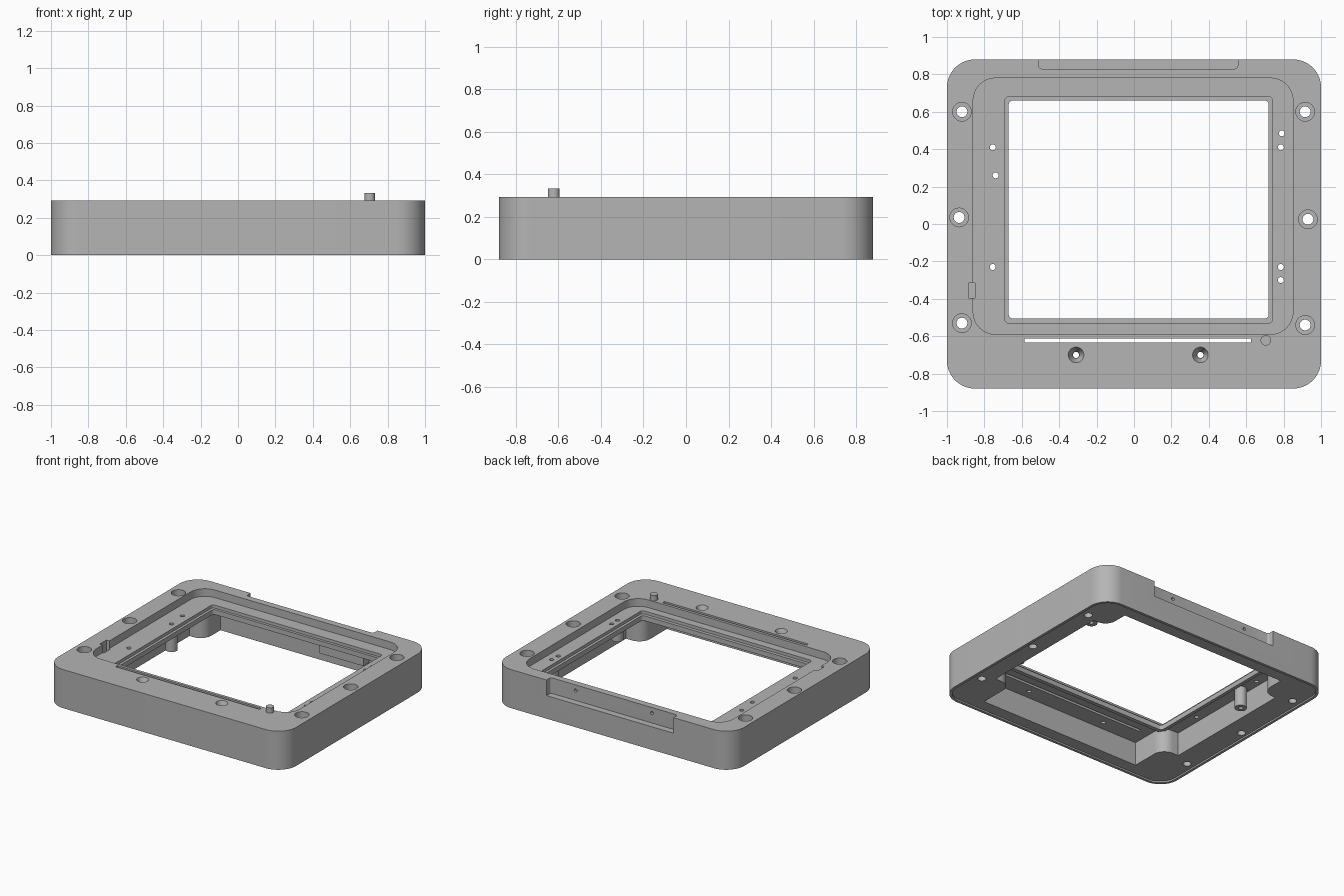
import bpy, bmesh
from math import sin, cos, pi

cube = bpy.data.objects.get("Cube")
if cube:
    bpy.data.objects.remove(cube, do_unlink=True)

grey = bpy.data.materials.new("matte grey")
grey.use_nodes = True
COLOUR = (0.46, 0.46, 0.46, 1)
grey.diffuse_color = COLOUR
grey.node_tree.nodes["Principled BSDF"].inputs["Base Color"].default_value = COLOUR


def loft(name, loops):
    """Closed solid through a list of matching point loops."""
    bm = bmesh.new()
    rings = [[bm.verts.new(p) for p in loop] for loop in loops]
    n = len(rings[0])
    for low, high in zip(rings, rings[1:]):
        for i in range(n):
            j = (i + 1) % n
            bm.faces.new((low[i], low[j], high[j], high[i]))
    bm.faces.new(rings[0][::-1])
    bm.faces.new(rings[-1])
    bmesh.ops.recalc_face_normals(bm, faces=bm.faces)
    mesh = bpy.data.meshes.new(name)
    bm.to_mesh(mesh)
    bm.free()
    mesh.materials.append(grey)
    obj = bpy.data.objects.new(name, mesh)
    bpy.context.collection.objects.link(obj)
    return obj


def slab(name, x0, x1, y0, y1, z0, z1, r=0.0, steps=10):
    """Upright block with rounded vertical corners."""
    if r == 0:
        outline = [(x0, y0), (x1, y0), (x1, y1), (x0, y1)]
    else:
        corners = [(x1 - r, y1 - r), (x0 + r, y1 - r), (x0 + r, y0 + r), (x1 - r, y0 + r)]
        outline = []
        for k, (cx, cy) in enumerate(corners):
            for s in range(steps + 1):
                a = (k + s / steps) * pi / 2
                outline.append((cx + r * cos(a), cy + r * sin(a)))
    return loft(name, [[(x, y, z) for x, y in outline] for z in (z0, z1)])


def post(name, x, y, z0, z1, r0, r1=None, sides=28):
    """Upright cylinder or cone."""
    r1 = r0 if r1 is None else r1
    angles = [2 * pi * i / sides for i in range(sides)]
    return loft(name, [[(x + r * cos(a), y + r * sin(a), z) for a in angles]
                       for z, r in ((z0, r0), (z1, r1))])


def combine(target, tool, operation="DIFFERENCE"):
    tool.hide_render = True
    mod = target.modifiers.new("combine", "BOOLEAN")
    mod.operation = operation
    mod.solver = "EXACT"
    mod.object = tool
    bpy.context.view_layer.objects.active = target
    bpy.ops.object.modifier_apply(modifier=mod.name)
    bpy.data.objects.remove(tool, do_unlink=True)


TOP, FLOOR, CEILING = 0.293, 0.235, 0.19

# Outer shell with a thin lip under the rim
housing = slab("housing", -1, 1, -0.88, 0.88, 0, TOP, 0.15, 14)
combine(housing, slab("lip_cut", -0.98, 0.98, -0.86, 0.86, -0.1, 0.012, 0.13, 14))

# Underside cavity, leaving rounded solid corners for the screws
cavity = slab("cavity_cut", -0.8, 0.84, -0.77, 0.76, -0.2, CEILING, 0.06)
for x0, x1, y0, y1 in ((-1.1, -0.66, -1, -0.48), (0.7, 1.1, -1, -0.48),
                       (-1.1, -0.68, 0.56, 1), (0.72, 1.1, 0.57, 1)):
    combine(cavity, slab("corner_boss", x0, x1, y0, y1, -0.3, 0.3, 0.09))
combine(housing, cavity)

# Top recess
combine(housing, slab("recess_cut", -0.86, 0.85, -0.59, 0.78, FLOOR, 0.5, 0.12, 12))

# Posts, collar and blocks under the plate
combine(housing, slab("window_collar", -0.695, 0.745, -0.535, 0.685, 0.175, 0.21, 0.03), "UNION")
combine(housing, slab("back_block", 0.2, 0.57, 0.69, 0.8, 0.1, 0.2), "UNION")
for x, y, low in ((-0.74, 0.26, 0.04), (0.785, 0.48, 0.05), (0.785, -0.3, 0.09)):
    combine(housing, post("standoff", x, y, low, 0.21, 0.042), "UNION")

# Stepped window
combine(housing, slab("step_cut", -0.69, 0.74, -0.53, 0.68, 0.212, 0.5, 0.02, 4))
combine(housing, slab("window_cut", -0.67, 0.72, -0.505, 0.66, -0.1, 0.5, 0.02, 4))

# Counterbored screw holes along both sides
for x, y in ((-0.92, 0.6), (-0.935, 0.035), (-0.92, -0.53),
             (0.915, 0.6), (0.93, 0.025), (0.915, -0.54)):
    combine(housing, post("screw_hole", x, y, -0.1, 0.5, 0.029))
    combine(housing, post("counterbore", x, y, 0.22, 0.5, 0.05))

# Countersunk holes in the front bar
for x in (-0.31, 0.355):
    combine(housing, post("small_hole", x, -0.7, -0.1, 0.5, 0.016))
    combine(housing, post("countersink", x, -0.7, 0.235, TOP + 0.01, 0.018, 0.046))

# Pin holes in the recessed plate
for x, y in ((-0.755, 0.41), (-0.74, 0.26), (-0.755, -0.23), (0.79, 0.485),
             (0.785, 0.41), (0.785, -0.23), (0.785, -0.3)):
    combine(housing, post("pin_hole", x, y, -0.1, 0.5, 0.016, sides=16))

# Front slot, side catch and back notch
combine(housing, slab("slot_cut", -0.585, 0.625, -0.634, -0.612, -0.1, 0.5))
combine(housing, slab("catch_cut", -0.885, -0.85, -0.395, -0.315, 0.2, 0.5))
combine(housing, slab("notch_cut", -0.51, 0.555, 0.83, 1, 0.175, 0.5, 0.015, 4))
for x in (-0.295, 0.346):
    hole = post("notch_hole", 0, 0, -0.03, 0.03, 0.012, sides=16)
    for v in hole.data.vertices:
        px, py, pz = v.co
        v.co = (x + px, 0.84 + pz, 0.25 - py)
    combine(housing, hole)

# Locating pin on the front bar
pin = post("locating_pin", 0.705, -0.622, 0.25, 0.333, 0.028)

for obj in (housing, pin):
    bpy.ops.object.select_all(action="DESELECT")
    obj.select_set(True)
    bpy.context.view_layer.objects.active = obj
    bpy.ops.object.shade_smooth_by_angle(angle=pi / 6)
